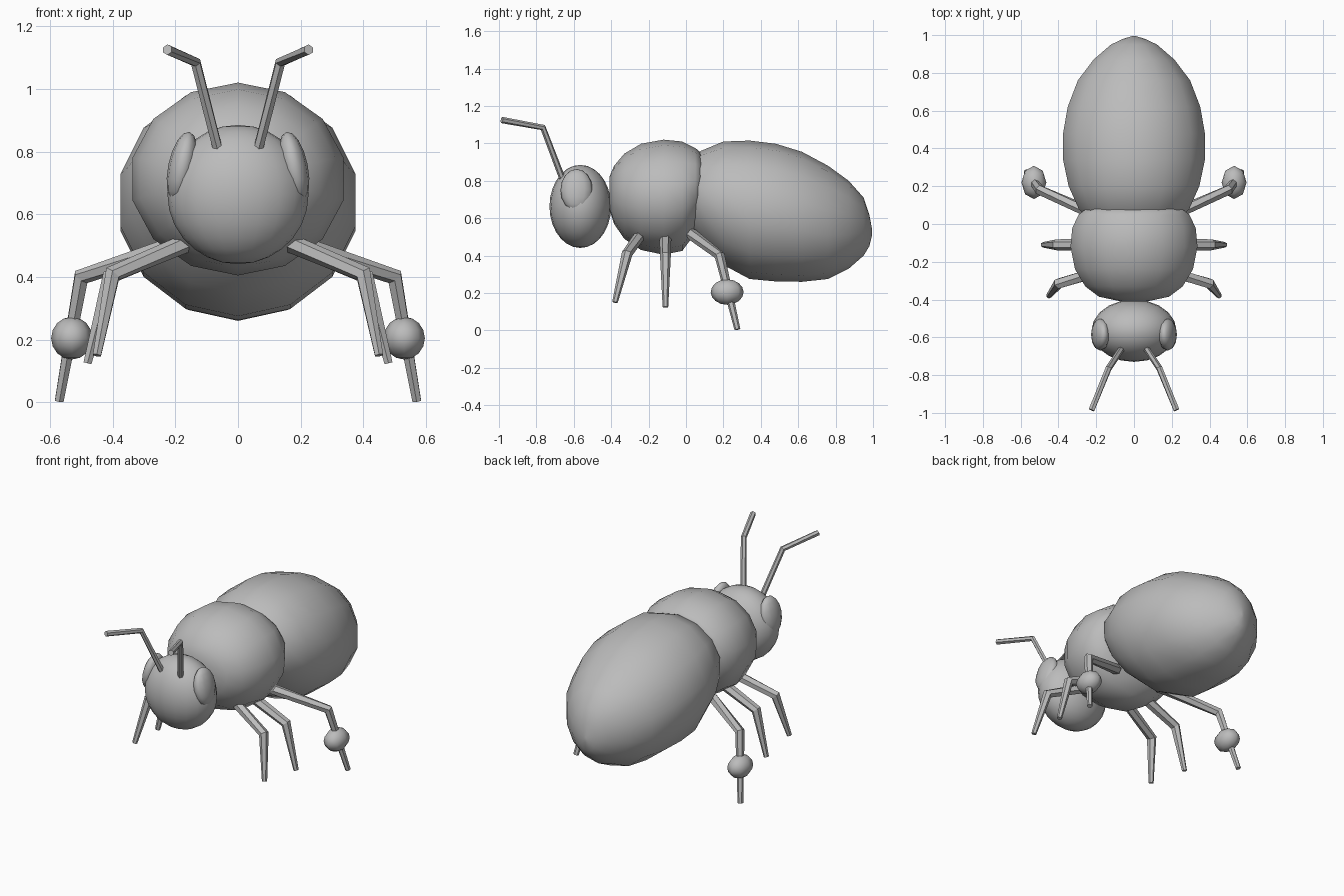
import bpy, bmesh
from math import sin, cos, pi
from mathutils import Vector, Matrix

if "Cube" in bpy.data.objects:
    bpy.data.objects.remove(bpy.data.objects["Cube"], do_unlink=True)

grey = bpy.data.materials.new("plain grey")
grey.use_nodes = True
grey.diffuse_color = (0.5, 0.5, 0.5, 1)
grey.node_tree.nodes["Principled BSDF"].inputs["Base Color"].default_value = (0.5, 0.5, 0.5, 1)


def finish(bm, name, smooth=True):
    bmesh.ops.recalc_face_normals(bm, faces=bm.faces)
    mesh = bpy.data.meshes.new(name)
    bm.to_mesh(mesh)
    bm.free()
    mesh.materials.append(grey)
    for face in mesh.polygons:
        face.use_smooth = smooth
    obj = bpy.data.objects.new(name, mesh)
    bpy.context.collection.objects.link(obj)
    return obj


def body(name, sections, sides=14):
    """Loft oval rings given as (y, half width, bottom z, top z)."""
    bm = bmesh.new()
    rings = []
    for y, w, low, high in sections:
        mid, h = (low + high) / 2, (high - low) / 2
        angles = [2 * pi * i / sides for i in range(sides)]
        rings.append([bm.verts.new((w * sin(a), y, mid + h * cos(a))) for a in angles])
    for a, b in zip(rings, rings[1:]):
        for i in range(sides):
            j = (i + 1) % sides
            bm.faces.new((a[i], a[j], b[j], b[i]))
    bm.faces.new(rings[0])
    bm.faces.new(rings[-1])
    return finish(bm, name)


def ball(name, centre, radii, segments, rings, tilt=0):
    bm = bmesh.new()
    matrix = (Matrix.Translation(centre) @ Matrix.Rotation(tilt, 4, 'Y')
              @ Matrix.Diagonal((*radii, 1)))
    bmesh.ops.create_uvsphere(bm, u_segments=segments, v_segments=rings, radius=1, matrix=matrix)
    return finish(bm, name)


def limb(name, points, radii):
    """Chain of tapered six-sided rods sharing a ring at each joint."""
    bm = bmesh.new()
    pts = [Vector(p) for p in points]
    dirs = [(b - a).normalized() for a, b in zip(pts, pts[1:])]
    rings = []
    for k, (p, r) in enumerate(zip(pts, radii)):
        d = (dirs[max(k - 1, 0)] + dirs[min(k, len(dirs) - 1)]).normalized()
        u = d.cross(Vector((1, 0, 0))).normalized()
        v = d.cross(u)
        rings.append([bm.verts.new(p + r * (u * cos(i * pi / 3) + v * sin(i * pi / 3)))
                      for i in range(6)])
    for a, b in zip(rings, rings[1:]):
        for i in range(6):
            j = (i + 1) % 6
            bm.faces.new((a[i], a[j], b[j], b[i]))
    bm.faces.new(rings[0])
    bm.faces.new(rings[-1])
    return finish(bm, name, smooth=False)


# Body
body("abdomen", [
    (0.00, 0.22, 0.56, 0.88), (0.08, 0.30, 0.46, 0.96), (0.20, 0.355, 0.35, 1.01),
    (0.34, 0.385, 0.275, 1.015), (0.48, 0.385, 0.262, 0.998), (0.62, 0.36, 0.26, 0.955),
    (0.76, 0.305, 0.275, 0.88), (0.87, 0.22, 0.33, 0.80), (0.95, 0.125, 0.40, 0.71),
    (0.98, 0.06, 0.45, 0.62), (0.995, 0.01, 0.51, 0.54)])
body("thorax", [
    (-0.41, 0.07, 0.65, 0.82), (-0.385, 0.19, 0.57, 0.88), (-0.33, 0.265, 0.49, 0.945),
    (-0.24, 0.32, 0.43, 0.998), (-0.12, 0.345, 0.405, 1.02), (-0.02, 0.335, 0.425, 1.01),
    (0.05, 0.30, 0.52, 0.975), (0.08, 0.26, 0.62, 0.95)])
ball("head", (0, -0.565, 0.663), (0.225, 0.165, 0.222), 20, 14)

# Paired parts
for side, s in (("left", 1), ("right", -1)):
    def mirror(points):
        return [(s * x, y, z) for x, y, z in points]

    ball(side + "_eye", (s * 0.178, -0.585, 0.75), (0.045, 0.086, 0.115), 12, 8, -s * 0.2)
    limb(side + "_antenna", mirror([(0.065, -0.66, 0.81), (0.135, -0.765, 1.085),
                                    (0.225, -0.985, 1.125)]), (0.017, 0.017, 0.017))
    limb(side + "_front_leg", mirror([(0.16, -0.245, 0.51), (0.40, -0.315, 0.41),
                                      (0.45, -0.38, 0.15)]), (0.03, 0.029, 0.015))
    limb(side + "_middle_leg", mirror([(0.16, -0.11, 0.51), (0.41, -0.11, 0.40),
                                       (0.48, -0.11, 0.125)]), (0.032, 0.029, 0.015))
    limb(side + "_hind_leg", mirror([(0.16, 0.03, 0.515), (0.50, 0.18, 0.40),
                                     (0.57, 0.275, 0.005)]), (0.032, 0.028, 0.016))
    ball(side + "_pollen_ball", (s * 0.53, 0.22, 0.205), (0.066, 0.088, 0.068), 8, 8)
